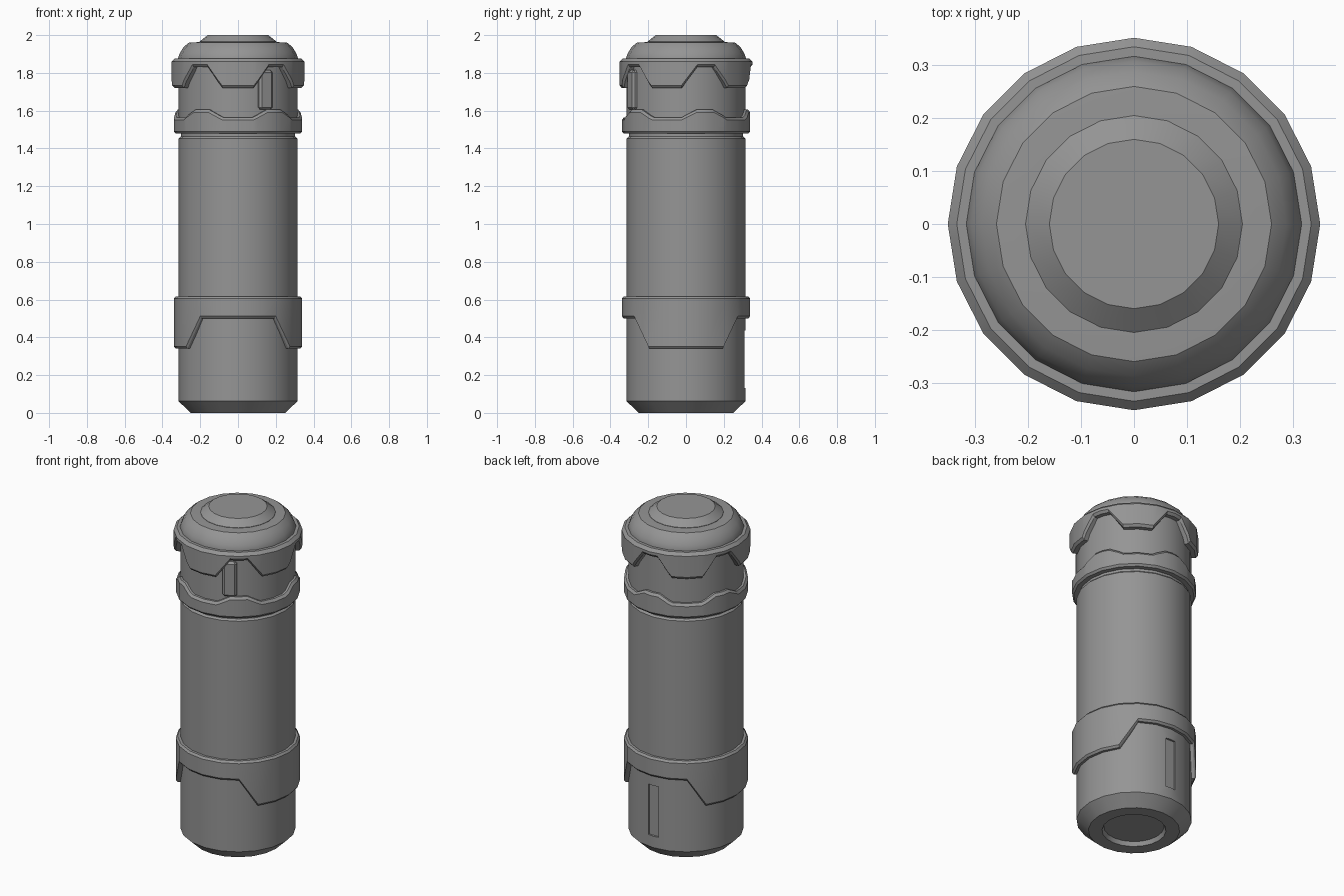
import bpy, bmesh, math
from mathutils import Matrix

if "Cube" in bpy.data.objects:
    bpy.data.objects.remove(bpy.data.objects["Cube"])

STEP = 18  # twenty-sided round parts

gray = bpy.data.materials.new("mid_gray")
gray.use_nodes = True
gray.diffuse_color = (0.3, 0.3, 0.3, 1)
gray.node_tree.nodes["Principled BSDF"].inputs["Base Color"].default_value = (0.3, 0.3, 0.3, 1)


def finish(name, bm):
    bmesh.ops.recalc_face_normals(bm, faces=bm.faces)
    mesh = bpy.data.meshes.new(name)
    bm.to_mesh(mesh)
    bm.free()
    mesh.materials.append(gray)
    ob = bpy.data.objects.new(name, mesh)
    bpy.context.collection.objects.link(ob)
    return ob


def smooth(ob):
    bpy.ops.object.select_all(action='DESELECT')
    ob.select_set(True)
    bpy.context.view_layer.objects.active = ob
    bpy.ops.object.shade_smooth_by_angle(angle=math.radians(30))


def ring(name, profile, extra=(), closed=True):
    """Sweep profile(angle) -> [(radius, height)] round a twenty-sided outline."""
    angles = sorted(set(range(0, 360, STEP)) | {a % 360 for a in extra})
    bm = bmesh.new()
    columns = []
    for a in angles:
        flat = math.cos(math.radians(STEP / 2)) / math.cos(math.radians(a % STEP - STEP / 2))
        c, s = math.cos(math.radians(a)) * flat, math.sin(math.radians(a)) * flat
        columns.append([bm.verts.new((r * c, r * s, z)) for r, z in profile(a)])
    count = len(columns[0])
    for i, col in enumerate(columns):
        nxt = columns[(i + 1) % len(columns)]
        for j in range(count if closed else count - 1):
            k = (j + 1) % count
            bm.faces.new((col[j], nxt[j], nxt[k], col[k]))
    if not closed:
        bm.faces.new([c[0] for c in columns])
        bm.faces.new([c[-1] for c in columns])
    return finish(name, bm)


def wave(a, start, period, inner, outer, near, far):
    """Height 'near' around each tooth centre, ramping to 'far' between teeth."""
    d = abs((a - start + period / 2) % period - period / 2)
    t = min(1, max(0, (d - inner) / (outer - inner)))
    return near + (far - near) * t


# Lower housing with chamfered foot and recessed base
foot = [(0.165, 0.025), (0.175, 0), (0.25, 0), (0.315, 0.062), (0.315, 0.56), (0.29, 0.56)]
lower_housing = ring("lower_housing", lambda a: foot, closed=False)

# Shallow upright slot in the back of the lower housing
bm = bmesh.new()
bmesh.ops.create_cube(bm, size=1, matrix=Matrix.Translation((0, 0.352, 0.283))
                      @ Matrix.Diagonal((0.066, 0.1, 0.305, 1)))
cutter = finish("slot_cutter", bm)
cutter.hide_render = True
cutter.display_type = 'WIRE'
mod = lower_housing.modifiers.new("slot", 'BOOLEAN')
mod.operation = 'DIFFERENCE'
mod.solver = 'EXACT'
mod.object = cutter
bpy.context.view_layer.objects.active = lower_housing
bpy.ops.object.modifier_apply(modifier="slot")
bpy.data.objects.remove(cutter)

# Main tube and the neck above its groove
tube = [(0.29, 0.55), (0.315, 0.55), (0.315, 1.452), (0.305, 1.462), (0.29, 1.462)]
main_tube = ring("main_tube", lambda a: tube, closed=False)
neck_line = [(0.303, 1.455), (0.303, 1.485), (0.315, 1.495), (0.315, 1.87)]
neck = ring("neck", lambda a: neck_line, closed=False)

# Rounded cap with raised button
dome = [(0.317, 1.86), (0.317, 1.88), (0.308, 1.905), (0.288, 1.937), (0.26, 1.96), (0.205, 1.963)]
cap = ring("cap", lambda a: dome, closed=False)
button_line = [(0.205, 1.955), (0.205, 1.965), (0.16, 2.0)]
button = ring("button", lambda a: button_line, closed=False)


# Lower collar, long at the sides and short at front and back
def lower_profile(a):
    z = wave(a, 0, 180, 36, 54, 0.34, 0.5)
    return [(0.3, z), (0.33, z), (0.34, z + 0.012), (0.34, 0.605), (0.33, 0.617), (0.3, 0.617)]


lower_collar = ring("lower_collar", lower_profile)

# Five-toothed top collar and the matching wavy collar below it
teeth = [-90 + 72 * i + d for i in range(5) for d in (-44, -28, -14, 14, 28, 44)]


def top_profile(a):
    z = wave(a, -90, 72, 14, 28, 1.72, 1.83)
    return [(0.3, z), (0.34, z), (0.352, z + 0.014), (0.352, 1.86), (0.335, 1.877), (0.3, 1.877)]


def wavy_profile(a):
    z = wave(a, -90, 72, 14, 28, 1.565, 1.605)
    return [(0.3, 1.478), (0.33, 1.478), (0.34, 1.49), (0.34, z - 0.014), (0.328, z), (0.3, z)]


top_collar = ring("top_collar", top_profile, teeth)
wavy_collar = ring("wavy_collar", wavy_profile, teeth)

# Single raised rib between two teeth
bm = bmesh.new()
bmesh.ops.create_cube(bm, size=1, matrix=Matrix.Rotation(math.radians(-63), 4, 'Z')
                      @ Matrix.Translation((0.31, 0, 1.71)) @ Matrix.Diagonal((0.05, 0.078, 0.21, 1)))
bmesh.ops.bevel(bm, geom=bm.edges[:], offset=0.012, segments=1, affect='EDGES')
finish("rib", bm)

for ob in (lower_housing, main_tube, neck, cap, button, lower_collar, top_collar, wavy_collar):
    smooth(ob)
